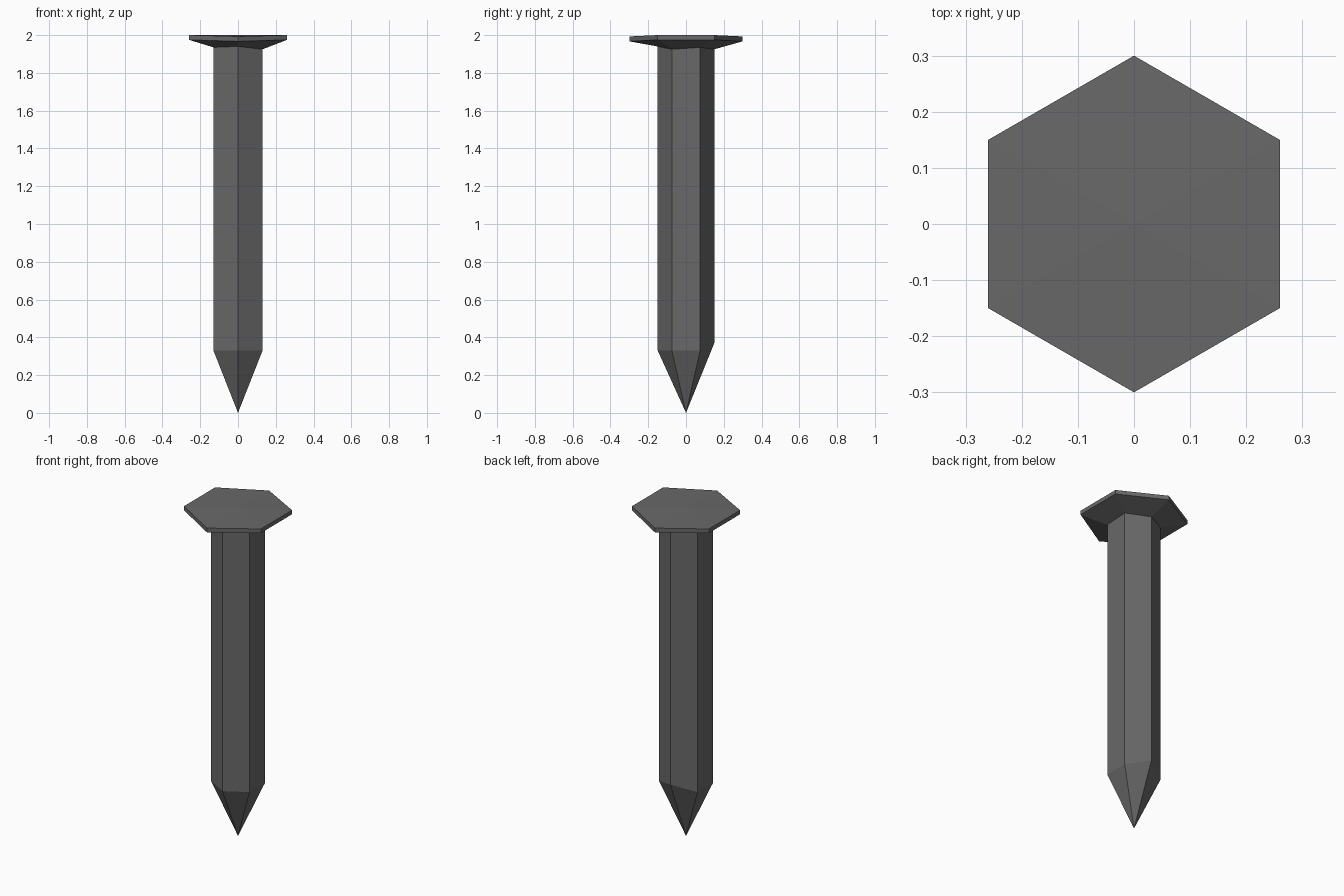
import bpy, bmesh, math

if "Cube" in bpy.data.objects:
    bpy.data.objects.remove(bpy.data.objects["Cube"])

iron = bpy.data.materials.new("dark iron")
iron.diffuse_color = (0.14, 0.14, 0.14, 1)
iron.use_nodes = True
iron.node_tree.nodes["Principled BSDF"].inputs["Base Color"].default_value = iron.diffuse_color
iron.roughness = 0.8

SIDES = 6


def hex_ring(bm, radius, heights):
    # corners start at -y and run anticlockwise
    ring = []
    for i in range(SIDES):
        a = -math.pi / 2 + i * math.tau / SIDES
        ring.append(bm.verts.new((radius * math.cos(a), radius * math.sin(a), heights[i])))
    return ring


def bridge(bm, low, high):
    for i in range(SIDES):
        j = (i + 1) % SIDES
        bm.faces.new((low[i], low[j], high[j], high[i]))


bm = bmesh.new()

# point, with a slightly uneven hand-forged shoulder
tip = bm.verts.new((0, 0, 0))
shoulder = hex_ring(bm, 0.15, [0.33, 0.33, 0.33, 0.37, 0.33, 0.33])
for i in range(SIDES):
    bm.faces.new((tip, shoulder[(i + 1) % SIDES], shoulder[i]))

# shaft
neck = hex_ring(bm, 0.15, [1.94, 1.925, 1.935, 1.925, 1.935, 1.935])
bridge(bm, shoulder, neck)

# flared head: sloping underside, thin rim, nearly flat top
rim_low = hex_ring(bm, 0.30, [1.967, 1.975, 1.975, 1.967, 1.975, 1.975])
rim_high = hex_ring(bm, 0.30, [1.993, 2.0, 2.0, 1.993, 2.0, 2.0])
bridge(bm, neck, rim_low)
bridge(bm, rim_low, rim_high)
crown = bm.verts.new((0, 0, 2.0))
for i in range(SIDES):
    bm.faces.new((rim_high[i], rim_high[(i + 1) % SIDES], crown))

bmesh.ops.recalc_face_normals(bm, faces=bm.faces)
mesh = bpy.data.meshes.new("nail")
bm.to_mesh(mesh)
bm.free()
mesh.materials.append(iron)
bpy.context.collection.objects.link(bpy.data.objects.new("nail", mesh))
